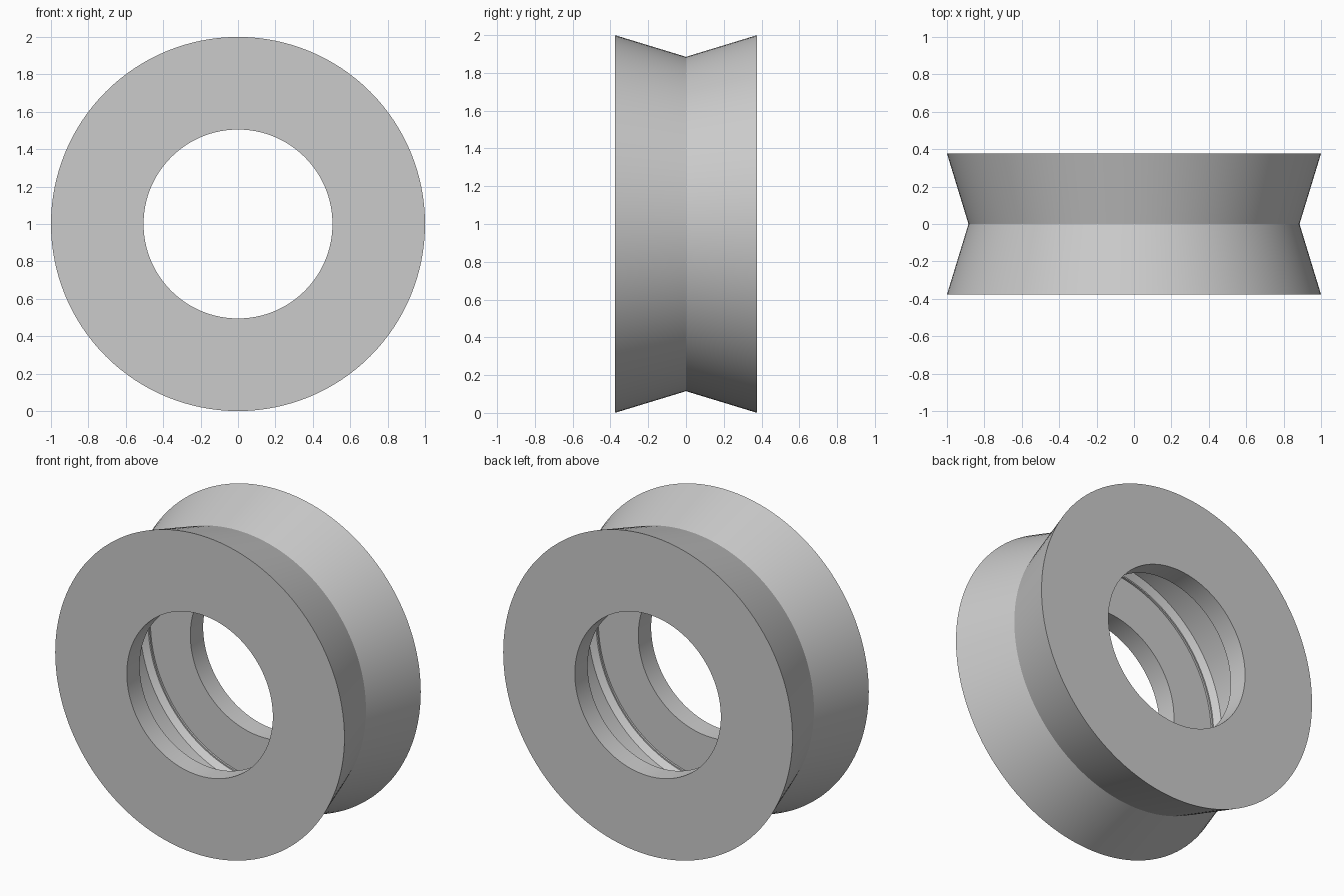
import bpy, bmesh, math
from mathutils import Matrix

SEGMENTS = 128
HALF_WIDTH = 0.377

cube = bpy.data.objects.get("Cube")
if cube:
    bpy.data.objects.remove(cube, do_unlink=True)

# Plain grey material
grey = bpy.data.materials.new("plain_grey")
grey.use_nodes = True
colour = (0.6, 0.6, 0.6, 1)
grey.diffuse_color = colour
grey.node_tree.nodes["Principled BSDF"].inputs["Base Color"].default_value = colour

# Half cross-section as (radius, y), from the groove bottom round the rim
# and lip to the middle of the bearing cavity
half = [(0.885, 0), (1, HALF_WIDTH), (0.505, HALF_WIDTH), (0.505, 0.25),
        (0.78, 0.25), (0.78, 0.238), (0.788, 0.238), (0.82, 0.205)]
profile = half + [(r, -y) for r, y in reversed(half[1:])]

# Revolve the closed section around the y axis
bm = bmesh.new()
verts = [bm.verts.new((r, y, 0)) for r, y in profile]
edges = [bm.edges.new((a, b)) for a, b in zip(verts, verts[1:] + verts[:1])]
bmesh.ops.spin(bm, geom=verts + edges, cent=(0, 0, 0), axis=(0, 1, 0),
               angle=math.tau, steps=SEGMENTS, use_duplicate=False)
bmesh.ops.remove_doubles(bm, verts=bm.verts[:], dist=0.0001)
bmesh.ops.recalc_face_normals(bm, faces=bm.faces[:])
bmesh.ops.transform(bm, matrix=Matrix.Translation((0, 0, 1)), verts=bm.verts[:])

mesh = bpy.data.meshes.new("grooved_wheel")
bm.to_mesh(mesh)
bm.free()
mesh.materials.append(grey)
wheel = bpy.data.objects.new("grooved_wheel", mesh)
bpy.context.collection.objects.link(wheel)

# Smooth round surfaces, sharp rims and groove
bpy.ops.object.select_all(action="DESELECT")
wheel.select_set(True)
bpy.context.view_layer.objects.active = wheel
bpy.ops.object.shade_smooth_by_angle(angle=math.radians(20))
